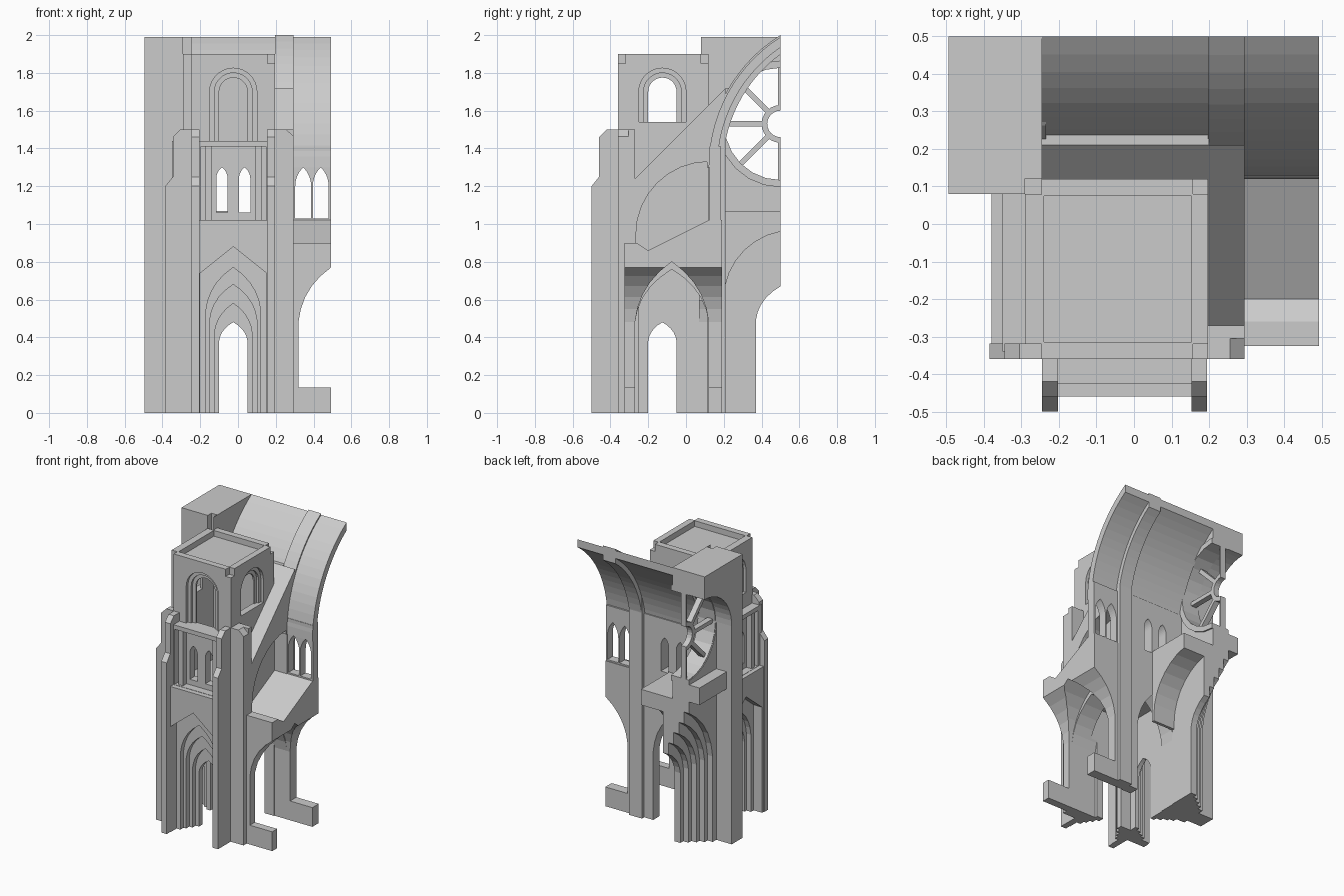
import bpy, math

cube = bpy.data.objects.get("Cube")
if cube:
    bpy.data.objects.remove(cube, do_unlink=True)

stone = bpy.data.materials.new("grey_stone")
stone.use_nodes = True
GREY = (0.6, 0.6, 0.6, 1)
stone.diffuse_color = GREY
stone.node_tree.nodes["Principled BSDF"].inputs["Base Color"].default_value = GREY


def prism(name, pts, axis, a, b):
    """Extrude a profile along x (profile in y,z) or along y (profile in x,z)."""
    place = (lambda p, t: (t, *p)) if axis == "x" else (lambda p, t: (p[0], t, p[1]))
    n = len(pts)
    verts = [place(p, a) for p in pts] + [place(p, b) for p in pts]
    faces = [list(range(n)), list(range(n, 2 * n))[::-1]]
    faces += [[i, i + n, (i + 1) % n + n, (i + 1) % n] for i in range(n)]
    area = sum(pts[i - 1][0] * pts[i][1] - pts[i][0] * pts[i - 1][1] for i in range(n))
    if (area > 0) == (axis == "x"):
        faces = [f[::-1] for f in faces]
    mesh = bpy.data.meshes.new(name)
    mesh.from_pydata(verts, [], faces)
    mesh.materials.append(stone)
    obj = bpy.data.objects.new(name, mesh)
    bpy.context.collection.objects.link(obj)
    return obj


def rect(u0, u1, v0, v1):
    return [(u0, v0), (u1, v0), (u1, v1), (u0, v1)]


def box(name, x0, x1, y0, y1, z0, z1):
    return prism(name, rect(y0, y1, z0, z1), "x", x0, x1)


def opening(c, half, z0, side):
    """Mirror one curved side into a full door or window outline."""
    return ([(c - half, z0), (c + half, z0)] + [(c + u, z) for u, z in side]
            + [(c - u, z) for u, z in side[-2::-1]])


def arch(c, half, z0, spring, apex, n=7):
    """Circular sides: round when the rise equals the half width, pointed when taller."""
    h = apex - spring
    r = (half * half + h * h) / (2 * half)
    end = math.atan2(h, r - half)
    return opening(c, half, z0, [(half - r + r * math.cos(end * i / n),
                                  spring + r * math.sin(end * i / n)) for i in range(n + 1)])


def gothic(c, half, z0, spring, apex, n=5):
    """Pointed arch with steep shoulders and nearly straight slopes to the tip."""
    h = apex - spring
    side = []
    for i in range(n + 1):
        t = i / n
        side.append((half * ((1 - t) ** 2 + 1.8 * t * (1 - t)),
                     spring + h * (1.25 * t * (1 - t) + t * t)))
    return opening(c, half, z0, side)


def cut(targets, cutter):
    cutter.hide_render = True
    for obj in targets:
        mod = obj.modifiers.new("opening", "BOOLEAN")
        mod.operation, mod.solver, mod.object = "DIFFERENCE", "EXACT", cutter
        bpy.context.view_layer.objects.active = obj
        bpy.ops.object.modifier_apply(modifier=mod.name)
    bpy.data.objects.remove(cutter, do_unlink=True)


def cut_prism(targets, pts, axis, a, b):
    cut(targets, prism("cutter", pts, axis, a, b))


def cut_box(targets, *size):
    cut(targets, box("cutter", *size))


# Tower shaft, hollow inside, with a parapet round the sunken roof
shaft = box("tower_shaft", -0.29, 0.197, -0.36, 0.12, 0, 1.9)
facade = box("west_front", -0.495, -0.245, 0.08, 0.5, 0, 1.99)
cut_box([shaft], -0.18, 0.15, -0.25, 0.07, -0.1, 0.8)
cut_box([shaft], -0.24, 0.15, -0.31, 0.07, 1.0, 1.83)
cut_box([shaft], -0.24, 0.153, -0.315, 0.075, 1.86, 2.1)
for y0, y1 in ((-0.4, -0.32), (0.08, 0.121)):
    cut_box([shaft], 0.157, 0.3, y0, y1, 1.85, 2.1)
    cut_box([shaft, facade], -0.291, -0.247, y0 - 0.001, y1, 1.5, 2.1)

# Outer walls of the two tower faces, with a ledge below the gallery
front_wall = [box("front_portal_wall", -0.22, 0.17, -0.46, -0.355, 0, 1.02),
              box("front_gallery_wall", -0.22, 0.17, -0.425, -0.355, 1.015, 1.44)]
side_wall = [box("side_portal_wall", -0.38, -0.285, -0.34, 0.1, 0, 1.02),
             box("side_gallery_wall", -0.35, -0.285, -0.34, 0.1, 1.015, 1.44)]

# Gabled, stepped portals, galleries with twin lancets, and belfry openings on both faces
ORDERS = [(0.175, 0.74, 0.88), (0.145, 0.54, 0.77), (0.125, 0.49, 0.68),
          (0.1, 0.42, 0.58), (0.075, 0.38, 0.48)]
BELFRY = [(0.125, 0.02), (0.1, 0.035), (0.075, 0.15)]
for axis, c, face, wall, walls, sill in (("y", -0.025, -0.46, -0.36, front_wall, 1.44),
                                         ("x", -0.125, -0.38, -0.29, side_wall, 1.54)):
    parts = walls + [shaft]
    for i, (half, spring, apex) in enumerate(ORDERS):
        depth = -0.1 if i == 4 else face + 0.065 + 0.035 * i
        outline = gothic(c, half, -0.1, spring, apex, 5 if i else 1)
        cut_prism(parts, outline, axis, -0.7, depth)
    cut_prism(walls, rect(c - 0.172, c + 0.172, 1.022, 1.41), axis, -0.7, wall - 0.01)
    for s in (-0.06, 0.06):
        cut_prism(parts, arch(c + s, 0.03, 1.06, 1.24, 1.3), axis, -0.7, -0.15)
        u = c + s * 2.2
        prism("gallery_post", rect(u - 0.017, u + 0.017, 1.015, 1.42), axis,
              wall - 0.05, wall + 0.005)
    for half, depth in BELFRY:
        cut_prism([shaft], arch(c, half, sill, 1.7, 1.7 + half), axis, -0.7, wall + depth)
for half, depth in BELFRY:
    cut_prism([shaft], arch(-0.125, half, 1.54, 1.7, 1.7 + half), "x", 0.197 - depth, 0.4)


# Stepped corner buttresses
def buttress(name, axis, tip, root, a, b):
    prism(name, [(root, 0), (tip, 0), (tip, 1.2), (tip + 0.04, 1.25), (tip + 0.04, 1.46),
                 (tip + 0.08, 1.5), (root, 1.5)], axis, a, b)


buttress("front_buttress_outer", "x", -0.5, -0.355, -0.245, -0.203)
buttress("front_buttress_inner", "x", -0.5, -0.355, 0.153, 0.195)
buttress("side_buttress", "y", -0.385, -0.285, -0.36, -0.318)

# Pier with a flying buttress over the aisle roof
flyer = prism("flying_buttress", [(-0.36, 0), (-0.36, 1.5), (-0.27, 1.5), (-0.27, 1.24),
                                  (0.21, 1.72), (0.21, 0)], "x", 0.195, 0.295)
quarter = [(0.12 - 0.385 * math.sin(t * math.pi / 16), 0.945 + 0.385 * math.cos(t * math.pi / 16))
           for t in range(9)]
cut_prism([flyer], quarter + [(-0.265, 0.86), (-0.2, 0.86), (0.12, 1.02)], "x", 0.2, 0.5)
cut_prism([flyer], [(0.245, 1.51), (0.31, 1.51), (0.31, 1.45)], "y", -0.5, -0.305)
cut_prism([flyer, shaft], gothic(-0.075, 0.195, -0.1, 0.48, 0.76), "x", 0.1, 0.6)

# Aisle bay with a groin vault
bay = prism("aisle_bay", [(-0.325, 0), (-0.325, 0.9), (-0.26, 0.9), (-0.2, 0.86),
                          (0.12, 1.02), (0.19, 1.02), (0.19, 0)], "x", 0.292, 0.493)
cut_prism([bay], gothic(-0.075, 0.195, -0.1, 0.48, 0.8), "x", 0.2, 0.7)
cut_prism([bay], gothic(0.493, 0.173, 0.135, 0.48, 0.77), "y", -1, 1)

# Clerestory and nave wall beside the tower
clerestory = box("clerestory_wall", 0.292, 0.493, 0.125, 0.185, 1.01, 1.41)
for x in (0.345, 0.438):
    cut_prism([clerestory], arch(x, 0.042, 1.03, 1.2, 1.3), "y", 0, 0.4)
nave_wall = box("nave_wall", -0.25, 0.2, 0.115, 0.185, 0, 1.43)
cut_prism([nave_wall, shaft], gothic(-0.025, 0.15, -0.1, 0.48, 0.77), "y", 0.04, 0.4)
for x in (-0.085, 0.035):
    cut_prism([nave_wall, shaft], arch(x, 0.03, 1.06, 1.24, 1.3), "y", 0.04, 0.4)
prism("lean_to_slope", [(0.11, 1.4), (0.11, 1.62), (0.21, 1.72), (0.245, 1.72), (0.15, 1.4)],
      "x", -0.246, 0.2)


# Pointed nave vault with a transverse rib
def vault(name, outer, inner, x0, x1):
    def arc(r):
        end = math.acos(0.436 / r)
        return [(0.936 - r * math.cos(end * i / 14), 1.3 + r * math.sin(end * i / 14))
                for i in range(15)]
    return prism(name, arc(outer) + arc(inner)[::-1], "x", x0, x1)


vault("nave_vault", 0.816, 0.77, -0.246, 0.493)
vault("vault_rib", 0.825, 0.74, 0.197, 0.295)

# West front: full-height recess between the piers, with a round window in it
cut_prism([facade], arch(0.5, 0.3, -0.1, 1.53, 1.83, 12), "x", -0.7, -0.375)
cut_prism([facade], [(0.5 + 0.3 * math.cos(t * math.pi / 24), 1.53 + 0.3 * math.sin(t * math.pi / 24))
                     for t in range(48)], "x", -0.7, 0)
box("portal_cornice", -0.455, -0.37, 0.19, 0.5, 1.08, 1.2)

# Organ loft on an arch, and the thick portal wall beneath it
loft = box("organ_loft", -0.25, 0.0, 0.18, 0.5, 0.55, 1.07)
cut_prism([loft], arch(0.5, 0.3, -0.1, 0.6, 0.96), "x", -0.18, 0.1)
portal = box("west_portal_wall", -0.25, -0.17, 0.18, 0.5, 0, 1.07)

# Deep stepped west portal
for i in range(5):
    depth = 0.1 if i == 4 else -0.335 + 0.04 * i
    cut_prism([facade, portal, loft],
              gothic(0.5, 0.26 - 0.0325 * i, -0.1, 0.6 - 0.0275 * i, 1.0 - 0.0825 * i),
              "x", -0.7, depth)


# Round window tracery, cut on the centre line
def half_ring(name, r0, r1, x0, x1):
    outer, inner = ([(0.5 - r * math.sin(t * math.pi / 12), 1.53 + r * math.cos(t * math.pi / 12))
                     for t in range(13)] for r in (r1, r0))
    prism(name, outer + inner[::-1], "x", x0, x1)


half_ring("window_hub", 0.07, 0.1, -0.35, -0.31)
half_ring("window_rim", 0.297, 0.335, -0.37, -0.235)
for i in range(5):
    a = i * math.pi / 4
    d, n = (-math.sin(a), math.cos(a)), (math.cos(a), math.sin(a))
    lo = 0 if i == 4 else -0.014
    hi = 0 if i == 0 else 0.014
    prism("window_spoke", [(0.5 + d[0] * r + n[0] * w, 1.53 + d[1] * r + n[1] * w)
                           for r, w in ((0.09, lo), (0.31, lo), (0.31, hi), (0.09, hi))],
          "x", -0.35, -0.31)
